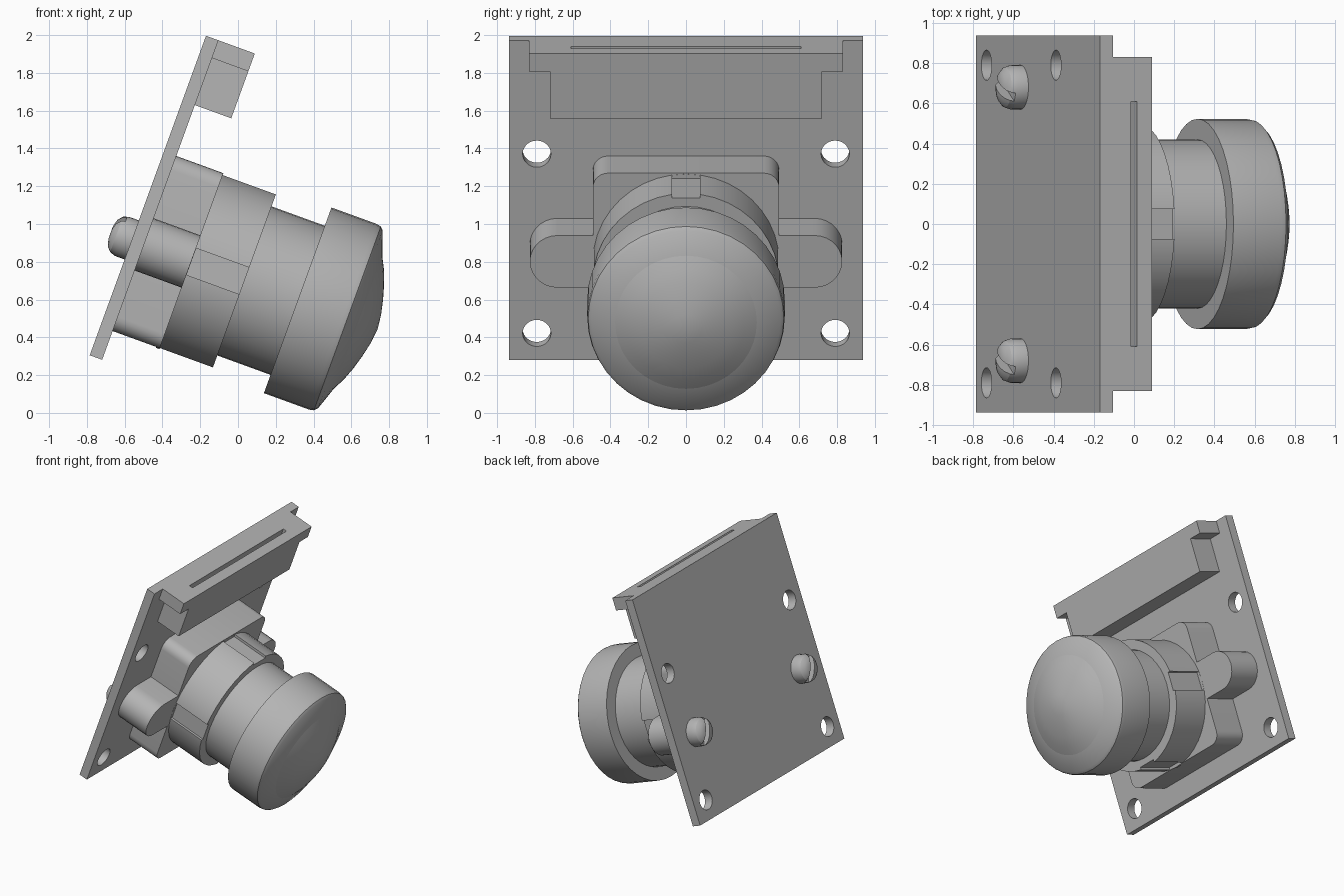
import bpy, bmesh, math
from mathutils import Matrix, Vector

cube = bpy.data.objects.get("Cube")
if cube:
    bpy.data.objects.remove(cube, do_unlink=True)

grey = bpy.data.materials.new("plain_grey")
grey.use_nodes = True
COLOUR = (0.46, 0.46, 0.46, 1)
grey.diffuse_color = COLOUR
grey.node_tree.nodes["Principled BSDF"].inputs["Base Color"].default_value = COLOUR

# Everything is built upright (board facing +x), then leaned back by this matrix
LEAN = Matrix.Translation((-0.785, 0, 0.305)) @ Matrix.Rotation(math.radians(20), 4, 'Y')
THICK = 0.07      # board thickness
MID = 0.65        # height of the lens axis on the board
FRONT = 0.335     # front of the lens mount


def finish(name, bm):
    bmesh.ops.recalc_face_normals(bm, faces=bm.faces)
    mesh = bpy.data.meshes.new(name)
    bm.to_mesh(mesh)
    bm.free()
    mesh.materials.append(grey)
    obj = bpy.data.objects.new(name, mesh)
    bpy.context.collection.objects.link(obj)
    obj.matrix_world = LEAN
    return obj


def extrude(name, outline, x0, x1):
    """Solid from a (y, z) outline between two depths."""
    bm = bmesh.new()
    face = bm.faces.new([bm.verts.new((x0, y, z)) for y, z in outline])
    moved = bmesh.ops.extrude_face_region(bm, geom=[face])["geom"]
    bmesh.ops.translate(bm, vec=(x1 - x0, 0, 0),
                        verts=[v for v in moved if isinstance(v, bmesh.types.BMVert)])
    return finish(name, bm)


def lathe(name, profile, y=0, z=MID, steps=40):
    """Solid of revolution about the x axis from (x, radius) points."""
    bm = bmesh.new()
    verts = [bm.verts.new((x, y, z + r)) for x, r in profile]
    edges = [bm.edges.new(pair) for pair in zip(verts, verts[1:])]
    bmesh.ops.spin(bm, geom=verts + edges, cent=(0, y, z), axis=(1, 0, 0),
                   angle=math.tau, steps=steps)
    bmesh.ops.remove_doubles(bm, verts=bm.verts, dist=0.0005)
    return finish(name, bm)


def box(name, size, centre, turn=0):
    bm = bmesh.new()
    bmesh.ops.create_cube(bm, size=1, matrix=Matrix.Translation(centre)
                          @ Matrix.Rotation(turn, 4, 'X')
                          @ Matrix.Diagonal((*size, 1)))
    return finish(name, bm)


def activate(obj):
    bpy.ops.object.select_all(action='DESELECT')
    obj.select_set(True)
    bpy.context.view_layer.objects.active = obj


def cut(obj, cutters):
    for cutter in cutters:
        cutter.hide_render = True
        mod = obj.modifiers.new("cut", 'BOOLEAN')
        mod.operation = 'DIFFERENCE'
        mod.solver = 'EXACT'
        mod.object = cutter
        activate(obj)
        bpy.ops.object.modifier_apply(modifier=mod.name)
        bpy.data.objects.remove(cutter, do_unlink=True)


def smooth(obj):
    activate(obj)
    bpy.ops.object.shade_smooth_by_angle(angle=math.radians(30))


def arc(cy, cz, r, start, end, steps):
    return [(cy + r * math.cos(math.radians(start + (end - start) * i / steps)),
             cz + r * math.sin(math.radians(start + (end - start) * i / steps)))
            for i in range(steps + 1)]


# Board with four mounting holes
board = box("circuit_board", (THICK, 1.875, 1.80), (THICK / 2, 0, 0.90))
cut(board, [lathe("hole_cutter", [(-0.1, 0), (-0.1, 0.075), (0.2, 0.075), (0.2, 0)], y, z, 28)
            for y in (-0.79, 0.79) for z in (0.15, 1.16)])
smooth(board)

# Cable connector with a wide upper lip and a thin slot in its top
half = [(0.72, 1.435), (0.72, 1.70), (0.83, 1.70), (0.83, 1.80)]
connector = extrude("cable_connector", half + [(-y, z) for y, z in reversed(half)], THICK, 0.275)
cut(connector, [box("slot_cutter", (0.03, 1.22, 0.4), (0.18, 0, 1.80))])

# Rounded lens mount
R = 0.08
HALF = 0.493
outline = []
for i, (sy, sz) in enumerate([(1, 1), (-1, 1), (-1, -1), (1, -1)]):
    outline += arc(sy * (HALF - R), 0.655 + sz * (HALF - R), R, 90 * i, 90 * i + 90, 6)
smooth(extrude("lens_mount", outline, THICK, FRONT))

# Screw ears either side of the mount, and slotted screw heads behind the board
for side, word in ((1, "left"), (-1, "right")):
    ear = [(0.45, MID - 0.147)] + arc(0.68, MID, 0.147, -90, 90, 14) + [(0.45, MID + 0.147)]
    smooth(extrude(word + "_screw_ear", [(side * y, z) for y, z in ear], THICK, FRONT))
    head = lathe(word + "_screw_head",
                 [(0.01, 0), (0.01, 0.11), (-0.055, 0.11), (-0.085, 0.10),
                  (-0.107, 0.075), (-0.117, 0.04), (-0.12, 0)], side * 0.68, MID, 28)
    cut(head, [box("slot_cutter", (0.12, 0.045, 0.4), (-0.125, side * 0.68, MID),
                   math.radians(28))])
    smooth(head)

# Grip ring with four shallow notches
ring = lathe("grip_ring", [(FRONT - 0.02, 0), (FRONT - 0.02, 0.493), (0.635, 0.493), (0.635, 0)])
notches = []
for i in range(4):
    angle = math.radians(90 * i)
    offset = Matrix.Rotation(angle, 3, 'X') @ Vector((0, 0, 0.567))
    notches.append(box("notch_cutter", (0.302, 0.15, 0.2),
                       Vector((0.487, 0, MID)) + offset, angle))
cut(ring, notches)
smooth(ring)

# Lens barrel and the wide domed lens cap
smooth(lathe("lens_barrel", [(0.6, 0), (0.6, 0.42), (0.96, 0.42), (0.96, 0)]))
smooth(lathe("lens_cap", [(0.935, 0), (0.935, 0.523), (1.19, 0.523), (1.215, 0.518),
                          (1.232, 0.50), (1.275, 0.375)], steps=40))
smooth(lathe("lens_dome", [(1.2, 0), (1.2, 0.375), (1.275, 0.375), (1.308, 0.31),
                           (1.335, 0.24), (1.358, 0.16), (1.376, 0.08), (1.385, 0)]))
